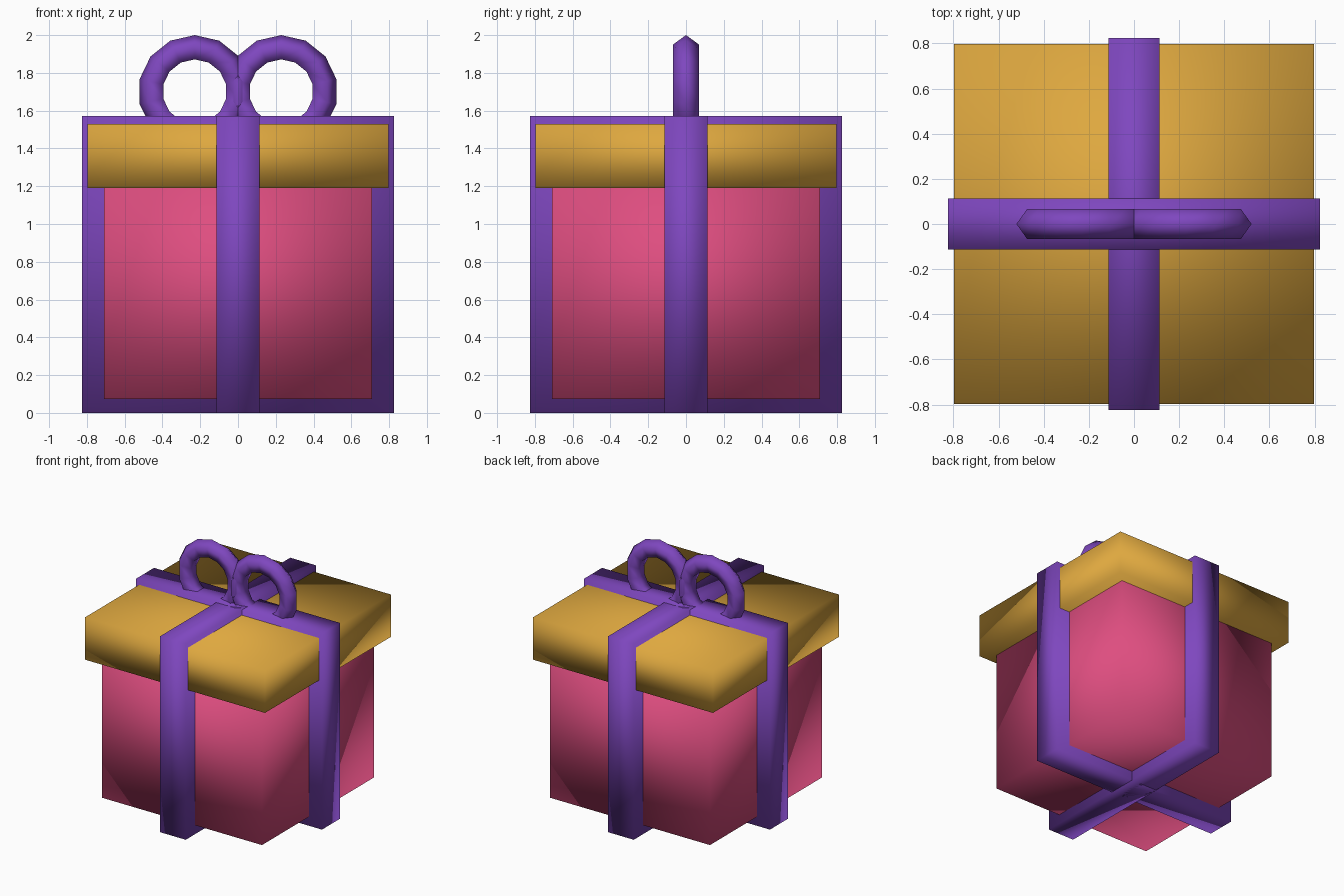
import bpy
import math

if "Cube" in bpy.data.objects:
    bpy.data.objects.remove(bpy.data.objects["Cube"])


def material(name, rgb):
    m = bpy.data.materials.new(name)
    m.diffuse_color = (*rgb, 1.0)
    m.use_nodes = True
    m.node_tree.nodes["Principled BSDF"].inputs["Base Color"].default_value = m.diffuse_color
    return m


PINK = material("pink_paper", (0.73, 0.075, 0.215))
GOLD = material("gold_lid", (0.73, 0.39, 0.05))
PURPLE = material("purple_ribbon", (0.21, 0.063, 0.52))


def finish(name, mat):
    ob = bpy.context.object
    ob.name = name
    ob.data.materials.append(mat)
    bpy.ops.object.shade_smooth()
    return ob


def box(name, mat, half_x, half_y, z0, z1):
    bpy.ops.mesh.primitive_cube_add(size=2, location=(0, 0, (z0 + z1) / 2))
    ob = bpy.context.object
    ob.scale = (half_x, half_y, (z1 - z0) / 2)
    bpy.ops.object.transform_apply(location=False, rotation=False, scale=True)
    return finish(name, mat)


# Gift box and overhanging lid
box("box_body", PINK, 0.71, 0.71, 0.073, 1.25)
box("box_lid", GOLD, 0.798, 0.798, 1.19, 1.53)

# Crossed ribbon bands wrapped all the way round
box("ribbon_side_to_side", PURPLE, 0.825, 0.114, 0.0, 1.571)
box("ribbon_front_to_back", PURPLE, 0.114, 0.825, 0.0, 1.571)

# Bow loops: low-poly rings standing upright, sunk into the ribbon
for side, label in ((-1, "left"), (1, "right")):
    bpy.ops.mesh.primitive_torus_add(
        major_segments=14, minor_segments=5,
        major_radius=0.228, minor_radius=0.071,
        location=(side * 0.229, 0, 1.701),
        rotation=(math.pi / 2, -math.pi / 2, 0))
    finish("bow_loop_" + label, PURPLE)
